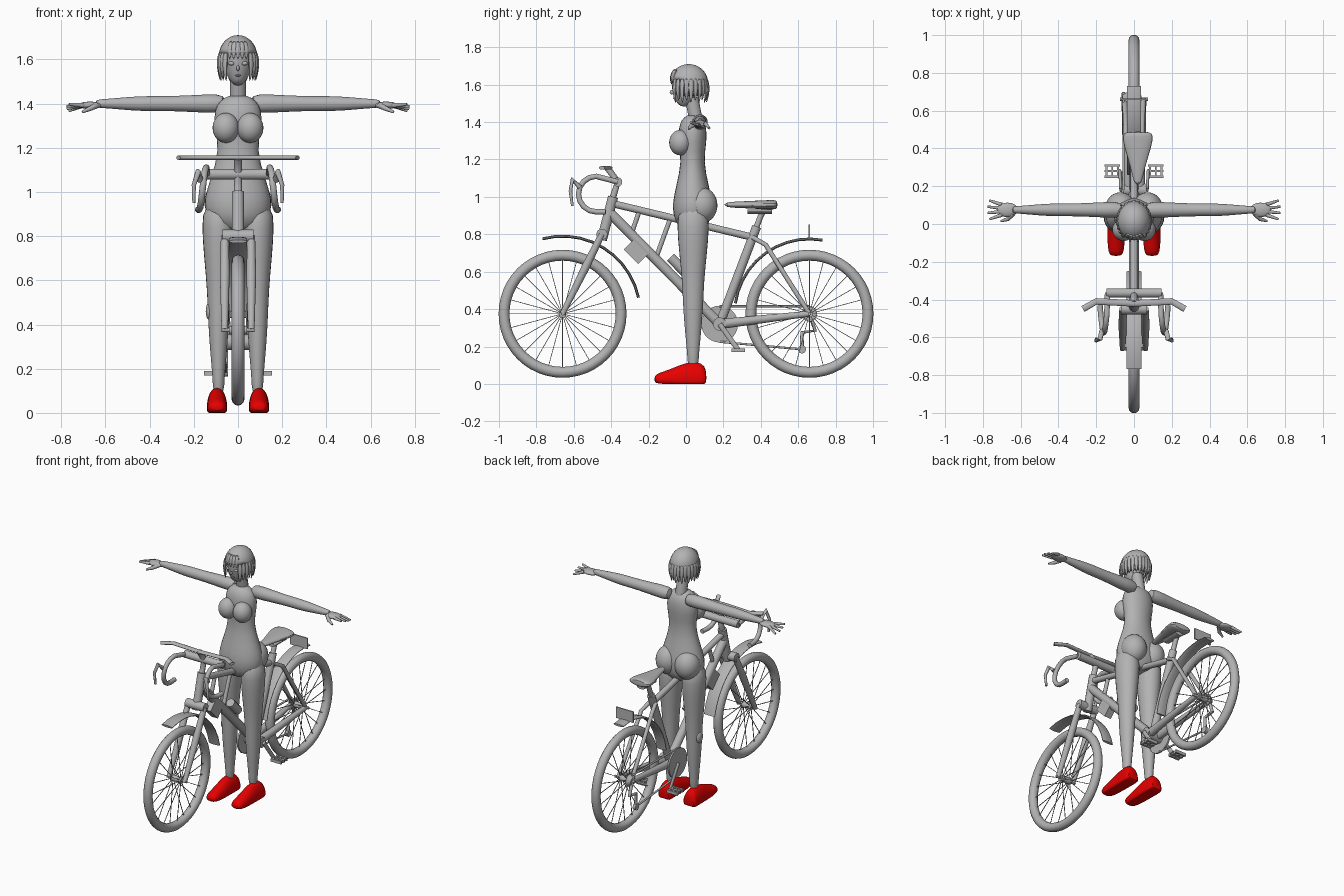
import bpy, bmesh, math
from mathutils import Vector, Matrix

if "Cube" in bpy.data.objects:
    bpy.data.objects.remove(bpy.data.objects["Cube"], do_unlink=True)

X, Y, Z = Matrix.Identity(3)
made = []


def material(name, colour):
    result = bpy.data.materials.new(name)
    result.use_nodes = True
    result.diffuse_color = colour
    result.node_tree.nodes["Principled BSDF"].inputs["Base Color"].default_value = colour
    return result


GREY = material("plain_grey", (.45, .45, .45, 1))
RED = material("shoe_red", (.8, 0, 0, 1))


def sweep(bm, path, radii, sides=12, ref=None):
    """Skin elliptical rings along a path; radii is a number, a pair, or a list with one per point."""
    path = [Vector(point) for point in path]
    if not isinstance(radii, list):
        radii = [radii] * len(path)
    span = path[-1] - path[0]
    if ref is None:
        ref = Y if abs(span.x) > span.length / 2 else X
    rings = []
    for i, point in enumerate(path):
        tangent = (path[min(i + 1, len(path) - 1)] - path[max(i - 1, 0)]).normalized()
        across = (ref - tangent * ref.dot(tangent)).normalized()
        upward = tangent.cross(across)
        wide, tall = radii[i] if isinstance(radii[i], tuple) else (radii[i], radii[i])
        turns = [math.tau * (k + .5) / sides for k in range(sides)]
        rings.append([bm.verts.new(point + across * wide * math.cos(turn) + upward * tall * math.sin(turn))
                      for turn in turns])
    for lower, upper in zip(rings, rings[1:]):
        for k in range(sides):
            bm.faces.new((lower[k - 1], lower[k], upper[k], upper[k - 1]))
    bm.faces.new(reversed(rings[0]))
    bm.faces.new(rings[-1])


def add_ball(bm, centre, radii):
    place = Matrix.Translation(centre) @ Matrix.Diagonal((*radii, 1))
    bmesh.ops.create_uvsphere(bm, u_segments=24, v_segments=16, radius=1, matrix=place)


def add_box(bm, centre, size, tilt=0):
    place = Matrix.Translation(centre) @ Matrix.Rotation(tilt, 4, 'X') @ Matrix.Diagonal((*size, 1))
    bmesh.ops.create_cube(bm, size=1, matrix=place)


def finish(name, bm, mirror=False, smooth=False, paint=GREY):
    bmesh.ops.recalc_face_normals(bm, faces=bm.faces)
    mesh = bpy.data.meshes.new(name)
    bm.to_mesh(mesh)
    bm.free()
    mesh.materials.append(paint)
    part = bpy.data.objects.new(name, mesh)
    bpy.context.collection.objects.link(part)
    if mirror:
        part.modifiers.new("Mirror", 'MIRROR').use_mirror_merge = False
    if smooth:
        part.modifiers.new("Subdivision", 'SUBSURF').levels = 1
    made.append(part)
    return part


def tube(name, path, radii, **options):
    bm = bmesh.new()
    sweep(bm, path, radii)
    return finish(name, bm, **options)


def ball(name, centre, radii, **options):
    bm = bmesh.new()
    add_ball(bm, centre, radii)
    return finish(name, bm, **options)


def box(name, centre, size, tilt=0):
    bm = bmesh.new()
    add_box(bm, centre, size, tilt)
    return finish(name, bm)


def rod(name, centre, half, radius):
    """Round bar or disc lying across the model."""
    return tube(name, [centre - X * half, centre + X * half], radius)


def arc(centre, radius, start, end, steps=10):
    """Points along a circle seen from the side, angles in degrees."""
    angles = [math.radians(start + (end - start) * i / steps) for i in range(steps + 1)]
    return [centre + (Y * math.cos(a) + Z * math.sin(a)) * radius for a in angles]


# Key points of the bicycle
front_axle, rear_axle = Vector((0, -.66, .375)), Vector((0, .66, .375))
crank_axle, seat_top = Vector((0, .18, .32)), Vector((0, .4, .9))
head_low, head_top = Vector((0, -.45, .77)), Vector((0, -.39, 1))


# Wheels: tyre, spokes and hub
def wheel(name, axle):
    bpy.ops.mesh.primitive_torus_add(location=axle, rotation=(0, math.pi / 2, 0), major_segments=48,
                                     major_radius=.313, minor_radius=.029)
    tyre = bpy.context.object
    tyre.name = name + "_tyre"
    tyre.data.materials.append(GREY)
    made.append(tyre)
    bm = bmesh.new()
    for i, rim in enumerate(arc(axle, .3, 0, 360, 24)[1:]):
        flange = axle + X * (.03 if i % 2 else -.03)
        sweep(bm, [flange, rim], .0025, 4)
    finish(name + "_spokes", bm)
    rod(name + "_hub", axle, .04, .02)
    rod(name + "_axle", axle, .075, .009)


wheel("front_wheel", front_axle)
wheel("rear_wheel", rear_axle)

# Frame
seat_joint = crank_axle.lerp(seat_top, .8)
top_start, down_start = head_low.lerp(head_top, .85), head_low.lerp(head_top, .65)
tube("head_tube", [head_low, head_top], .028)
tube("top_tube", [top_start, seat_joint], .02)
tube("down_tube", [down_start, crank_axle], .028)
tube("seat_tube", [crank_axle, crank_axle.lerp(seat_top, .9)], .025)
tube("seat_post", [seat_joint, seat_top, seat_top + Y * .03 + Z * .05], .016)
tube("seat_stays", [seat_joint + X * .02, seat_joint + Y * .07 - Z * .04 + X * .04, rear_axle + X * .05],
     .013, mirror=True)
tube("chain_stays", [crank_axle + X * .03, rear_axle + X * .05], [.028, .016], mirror=True)
rod("crank_shell", crank_axle, .06, .036)
for name, t in (("front_strut", .2), ("rear_strut", .42)):
    tube(name, [top_start.lerp(seat_joint, t), down_start.lerp(crank_axle, t)], .013)
lift = (Y + Z) * .045
tube("bottle", [down_start.lerp(crank_axle, t) + lift for t in (.48, .62)], .028)
box("battery_box", down_start.lerp(crank_axle, .3) - lift * .7, (.05, .11, .08), -math.pi / 4)

# Fork and fenders
crown = head_low + Z * .03
tube("fork_legs", [front_axle + X * .06, front_axle.lerp(crown, .6) + X * .06, crown + X * .06],
     [.015, .023, .018], mirror=True)
rod("fork_crown", crown, .07, .03)
tube("front_fender", arc(front_axle, .415, 105, 12), (.042, .008))
tube("rear_fender", arc(rear_axle, .4, 172, 80), (.038, .008))
box("rear_plate", rear_axle + Z * .44, (.13, .008, .075))

# Handlebars
grip, bar = Vector((0, -.365, 1.08)), Vector((0, -.42, 1.155))
tube("stem", [head_top, grip, bar], .018)
rod("cross_bar", grip, .145, .025)
drop = arc(Vector((0, -.48, 1.015)), .095, 90, 270, 8)
drop = [grip] + drop + [drop[-1] + Y * .05]
tube("drop_bars", [point + X * (.14 + .004 * i) for i, point in enumerate(drop)], .015, mirror=True)
lever = drop[4] + X * .17
tube("brake_levers", [lever, lever + X * .01 + (Z - Y) * .04, lever + X * .03 - Y * .05 - Z * .02,
                      lever + X * .03 - Y * .04 - Z * .1], [.014, .014, .01, .007], mirror=True)
tube("flat_bar", [bar, bar + X * .2 + Y * .01, bar + X * .27 - Y * .03], (.018, .01), mirror=True)

# Saddle
saddle = [(.2, .02), (.3, .038), (.42, .08), (.47, .085), (.49, .07)]
tube("saddle", [(.02, y, .958) for y, half in saddle], [(half, .012 + half / 6) for y, half in saddle],
     smooth=True)
tube("saddle_clamp", [(.02, .33, .92), (.02, .46, .92)], (.03, .012))

# Drivetrain on the right side
chain_side, pedal = X * -.055, Vector((0, .28, .18))
tube("chainring", arc(crank_axle, 0, 0, 0, 1)[:1] + [crank_axle + chain_side * 1.2], [.036, .036])
bm = bmesh.new()
sweep(bm, [crank_axle + chain_side, crank_axle + chain_side * 1.2], .098, 32)
finish("chainring_disc", bm)
tube("cassette", [rear_axle + chain_side * .6, rear_axle + chain_side * 1.1], [.042, .025])
jockey = rear_axle + chain_side - Y * .04 - Z * .19
tube("chain_top", [crank_axle + chain_side + Z * .095, rear_axle + chain_side + Z * .04], .006)
tube("chain_bottom", [crank_axle + chain_side - Z * .095, jockey], .006)
tube("derailleur", [rear_axle + chain_side, rear_axle + chain_side + Y * .03 - Z * .09,
                    jockey + Z * .09, jockey], .011)
rod("jockey_wheel", jockey, .01, .022)
tube("cranks", [crank_axle + X * .07, pedal + X * .075], (.008, .014), mirror=True)
bm = bmesh.new()
for shift in (-.03, 0, .03):
    add_box(bm, pedal + X * .115 + Y * shift, (.08, .012, .02))
    add_box(bm, pedal + X * (.115 + shift), (.01, .07, .02))
finish("pedals", bm, mirror=True)

# Figure: torso as height and half width, then the rounded masses
torso = [(.82, .11), (.9, .155), (.97, .16), (1.06, .13), (1.19, .085), (1.3, .115), (1.37, .11),
         (1.41, .09), (1.44, .045)]
tube("torso", [(0, .035, z) for z, half in torso], [(half, half * .7) for z, half in torso], smooth=True)
ball("bust", (.055, -.03, 1.29), (.06, .06, .068), mirror=True)
ball("buttocks", (.072, .085, .955), (.08, .083, .095), mirror=True)
tube("neck", [(0, .055, 1.4), (0, .03, 1.53)], .037)

# Legs as height and half width, and shoes as length and top height
legs = [(.08, .027), (.16, .028), (.25, .037), (.4, .049), (.55, .053), (.7, .068), (.85, .08), (.95, .07)]
tube("legs", [(.088, .038, z) for z, half in legs], [(half, half * 1.14) for z, half in legs],
     mirror=True, smooth=True)
ball("calf_pouch", (-.13, .04, .46), (.016, .03, .04))
shoe = [(-.17, .04), (-.15, .06), (-.09, .075), (0, .12), (.09, .12), (.11, .07)]
bm = bmesh.new()
sweep(bm, [(.095, y, .025) for y, top in shoe], [(min(.047, top * .7), top - .025) for y, top in shoe], 16)
for vert in bm.verts:
    vert.co.z = max(vert.co.z, 0)
finish("shoes", bm, mirror=True, smooth=True, paint=RED)

# Arms as reach and radius, then hands
arms = [(.05, .045), (.14, .044), (.3, .034), (.42, .036), (.5, .031), (.6, .021), (.65, .02)]
tube("arms", [(x, .075, 1.4) for x, half in arms], [half for x, half in arms], mirror=True, smooth=True)
palm = Vector((.67, .075, 1.392))
ball("palms", palm, (.055, .038, .017), mirror=True)
bm = bmesh.new()
for spread in (-1.5, -.5, .5, 1.5):
    knuckle = palm + X * .03 + Y * spread * .018
    tip = knuckle + X * (.08 - abs(spread) * .01) + Y * spread * .015 - Z * .01 * (1 + spread)
    sweep(bm, [knuckle, tip], [.011, .006])
sweep(bm, [palm - X * .03 - Y * .02, palm - Y * .05 - Z * .015, palm + X * .035 - Y * .06 - Z * .03],
      [.014, .011, .006])
finish("fingers", bm, mirror=True)

# Head as height and half width, and face
head = [(1.485, .02), (1.51, .043), (1.55, .064), (1.6, .075), (1.66, .07)]
tube("head", [(0, half / 2 - .037, z) for z, half in head], [(half, half * 1.1) for z, half in head],
     smooth=True)
ball("nose", (0, -.075, 1.56), (.007, .012, .012))
ball("eyes", (.03, -.066, 1.582), (.014, .009, .009), mirror=True)
ball("mouth", (0, -.061, 1.527), (.015, .008, .004))

# Hair: cap with a face opening, ringed by tapered locks
crest = Vector((0, .015, 1.61))
bm = bmesh.new()
add_ball(bm, crest, (.088, .103, .1))
middles = {face: face.calc_center_median() - crest for face in bm.faces}
opening = [face for face, at in middles.items() if at.z < -.07 or (at.z < .025 and at.y < -.035)]
bmesh.ops.delete(bm, geom=opening, context='FACES')
finish("hair_cap", bm).modifiers.new("Thickness", 'SOLIDIFY').thickness = .008
bm = bmesh.new()
count = 26
for i in range(count):
    turn = math.tau * i / count
    outward = Vector((.09 * math.sin(turn), -.105 * math.cos(turn), 0))
    fringe = math.cos(turn) > .75
    top = crest + outward * (.7 if fringe else .9) + Z * (.075 if fringe else .03)
    tip = crest + outward * .88 - Z * (.01 if fringe else .1 + .012 * (i % 2))
    sweep(bm, [top, top.lerp(tip, .5) + outward * .15, tip], [(.008, .013), (.009, .016), (.002, .003)],
          8, outward.normalized())
finish("hair_locks", bm, smooth=True)

# Smooth shading with kept edges
bpy.ops.object.select_all(action='DESELECT')
for part in made:
    part.select_set(True)
bpy.context.view_layer.objects.active = made[0]
bpy.ops.object.shade_smooth_by_angle(angle=math.radians(50))
